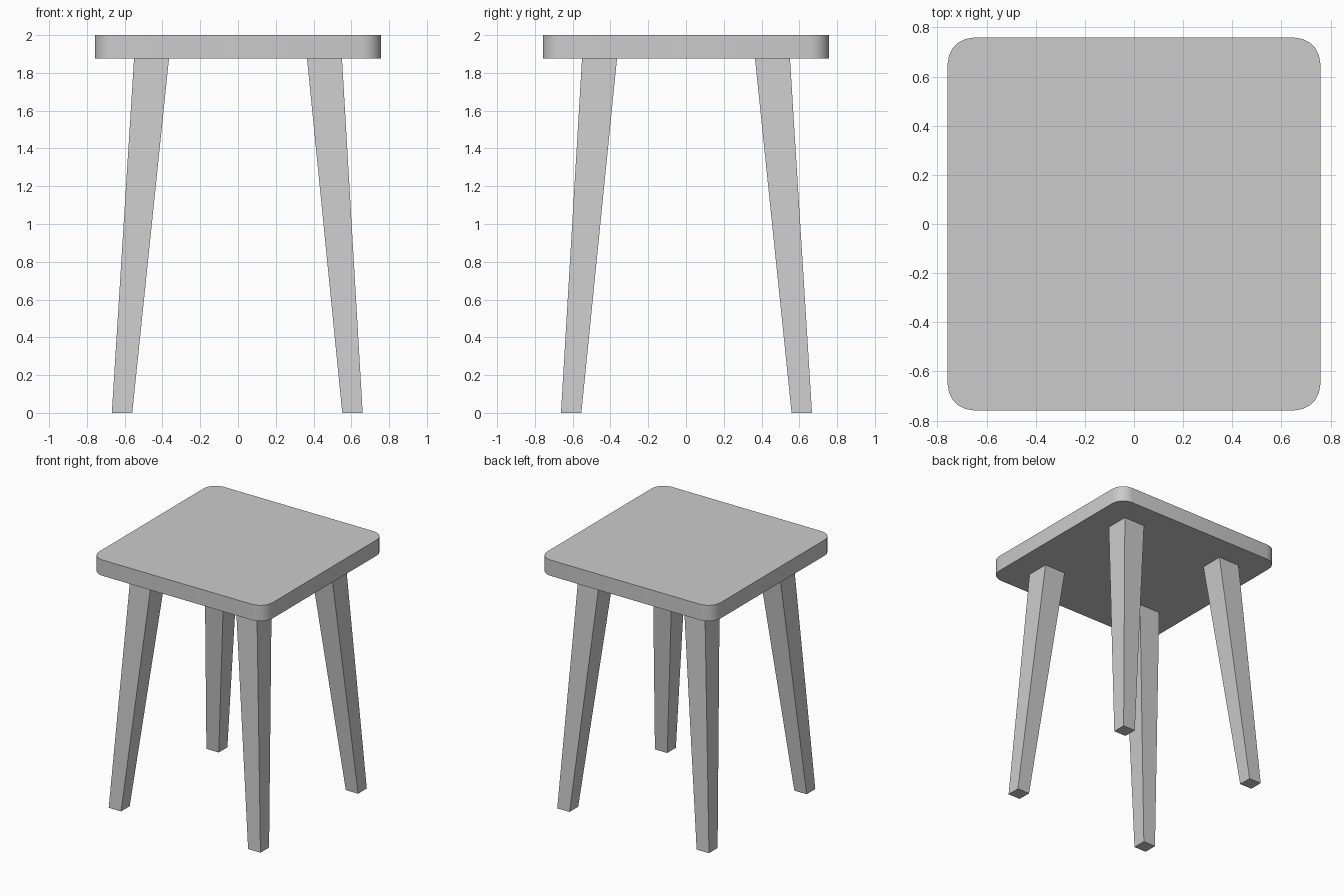
import bpy, bmesh, math

if "Cube" in bpy.data.objects:
    bpy.data.objects.remove(bpy.data.objects["Cube"])

def make_object(name, bm):
    bmesh.ops.recalc_face_normals(bm, faces=bm.faces[:])
    me = bpy.data.meshes.new(name)
    bm.to_mesh(me)
    bm.free()
    ob = bpy.data.objects.new(name, me)
    bpy.context.collection.objects.link(ob)
    return ob

# Seat: square slab with rounded vertical corners
HALF, UNDER, TOP = 0.758, 1.875, 2.0
bm = bmesh.new()
bmesh.ops.create_cube(bm, size=1)
for v in bm.verts:
    v.co = (v.co.x * 2 * HALF, v.co.y * 2 * HALF, TOP if v.co.z > 0 else UNDER)
corners = [e for e in bm.edges if abs(e.verts[0].co.z - e.verts[1].co.z) > 0.05]
bmesh.ops.bevel(bm, geom=corners, offset=0.105, segments=5, profile=0.5, affect='EDGES')
seat = make_object("seat", bm)
bpy.context.view_layer.objects.active = seat
seat.select_set(True)
bpy.ops.object.shade_smooth_by_angle(angle=math.radians(35))

# Legs: splayed square posts tapering towards the floor
def make_leg(name, foot_x, foot_y, sx, sy):
    bm = bmesh.new()
    bmesh.ops.create_cube(bm, size=1)
    for v in bm.verts:
        if v.co.z > 0:
            v.co = (sx * 0.458 + v.co.x * 0.185, sy * 0.458 + v.co.y * 0.185, UNDER)
        else:
            v.co = (foot_x + v.co.x * 0.108, foot_y + v.co.y * 0.108, 0)
    make_object(name, bm)

# The feet sit slightly off-centre towards the back left
for side, sx, fx in (("left", -1, -0.614), ("right", 1, 0.606)):
    for end, sy, fy in (("front", -1, -0.608), ("back", 1, 0.613)):
        make_leg(f"{end}_{side}_leg", fx, fy, sx, sy)
